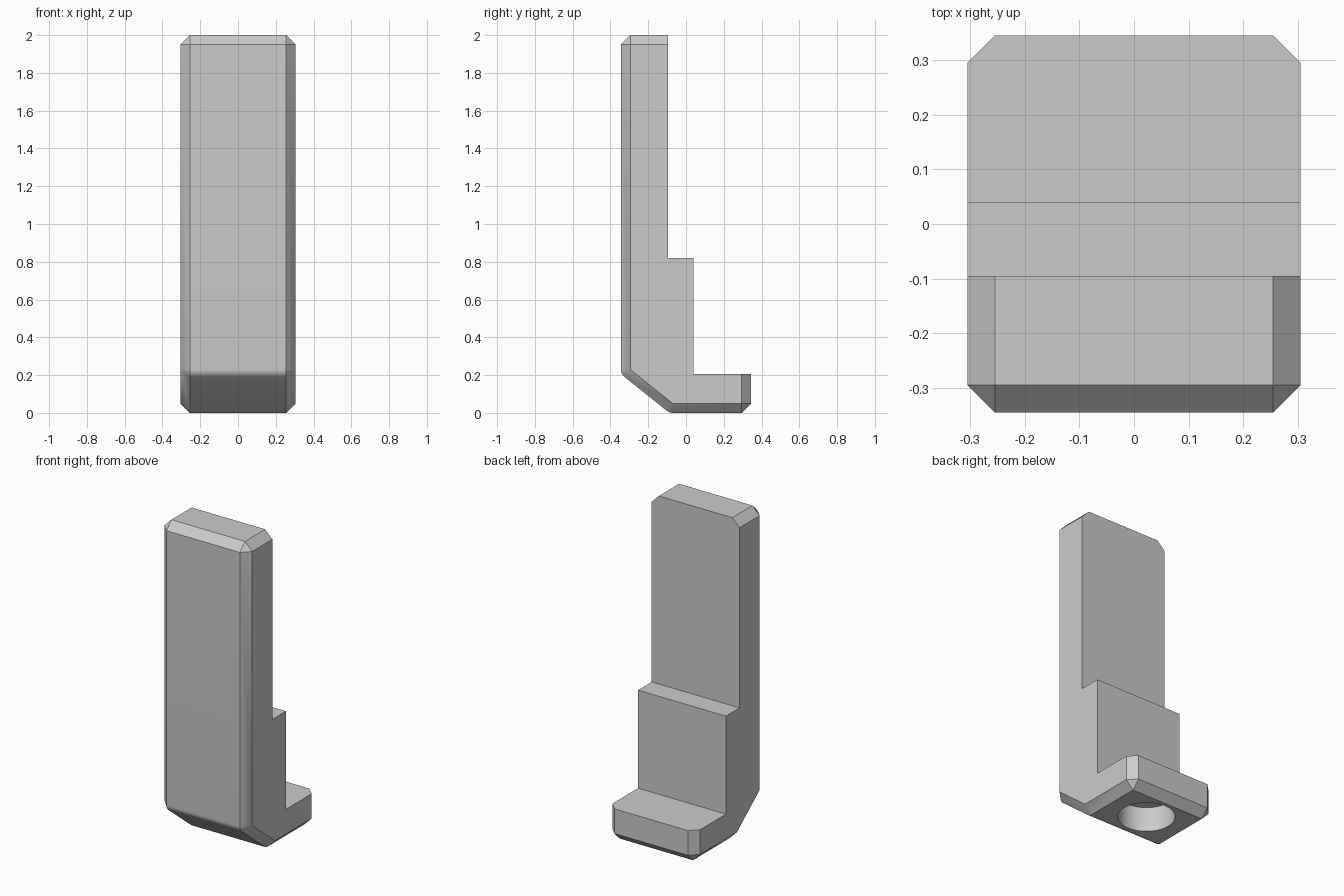
import bpy, bmesh, math

if "Cube" in bpy.data.objects:
    bpy.data.objects.remove(bpy.data.objects["Cube"])

grey = bpy.data.materials.new("plain grey")
grey.diffuse_color = (0.6, 0.6, 0.6, 1)
grey.use_nodes = True
grey.node_tree.nodes["Principled BSDF"].inputs["Base Color"].default_value = grey.diffuse_color

W, C = 0.305, 0.05          # half width, chamfer size


def rim(centre, a0, a1, steps):
    """Pairs (side point, outer point) rolling round a corner of the side outline."""
    out = []
    for i in range(steps + 1):
        a = math.radians(a0 + (a1 - a0) * i / steps)
        out.append((centre, (centre[0] + C * math.cos(a), centre[1] + C * math.sin(a))))
    return out


# Side outline (y, z), paired with the outline of the central band
slope = math.degrees(math.atan2(-0.225, -0.18)) % 360
pairs = [((-0.095, 1.95), (-0.095, 2.0))]
pairs += rim((-0.295, 1.95), 90, 180, 1)
pairs += rim((-0.295, 0.23), 180, slope, 6)
pairs += rim((-0.07, 0.05), slope, 270, 6)
pairs += rim((0.295, 0.05), 270, 360, 1)
pairs += [((0.295, 0.205), (0.345, 0.205))]
pairs += [(p, p) for p in ((0.04, 0.205), (0.04, 0.82), (-0.095, 0.82))]

# Body: loft four outlines across the width
bm = bmesh.new()
rings = [[bm.verts.new((x, *pair[k])) for pair in pairs]
         for x, k in ((-W, 0), (C - W, 1), (W - C, 1), (W, 0))]
n = len(pairs)
for a, b in zip(rings, rings[1:]):
    for i in range(n):
        j = (i + 1) % n
        bm.faces.new((a[i], a[j], b[j], b[i]))
bm.faces.new(rings[0])
bm.faces.new(rings[-1][::-1])
bmesh.ops.remove_doubles(bm, verts=bm.verts, dist=1e-5)
bmesh.ops.recalc_face_normals(bm, faces=bm.faces)
mesh = bpy.data.meshes.new("body")
bm.to_mesh(mesh)
bm.free()
body = bpy.data.objects.new("body", mesh)
bpy.context.collection.objects.link(body)
mesh.materials.append(grey)

# Blind round socket under the foot
depth = 0.155
bpy.ops.mesh.primitive_cylinder_add(vertices=64, radius=0.163, depth=depth + 0.1,
                                    location=(0, 0.11, (depth - 0.1) / 2))
cutter = bpy.context.object
cutter.name = "socket_cutter"
cutter.data.materials.append(grey)
cutter.hide_render = True
cut = body.modifiers.new("socket", "BOOLEAN")
cut.object = cutter
cut.solver = "EXACT"

# Apply the cut, then smooth only the rounded bends and socket wall
bpy.ops.object.select_all(action="DESELECT")
body.select_set(True)
bpy.context.view_layer.objects.active = body
bpy.ops.object.modifier_apply(modifier=cut.name)
bpy.data.objects.remove(cutter)
bpy.ops.object.shade_smooth_by_angle(angle=math.radians(25))
